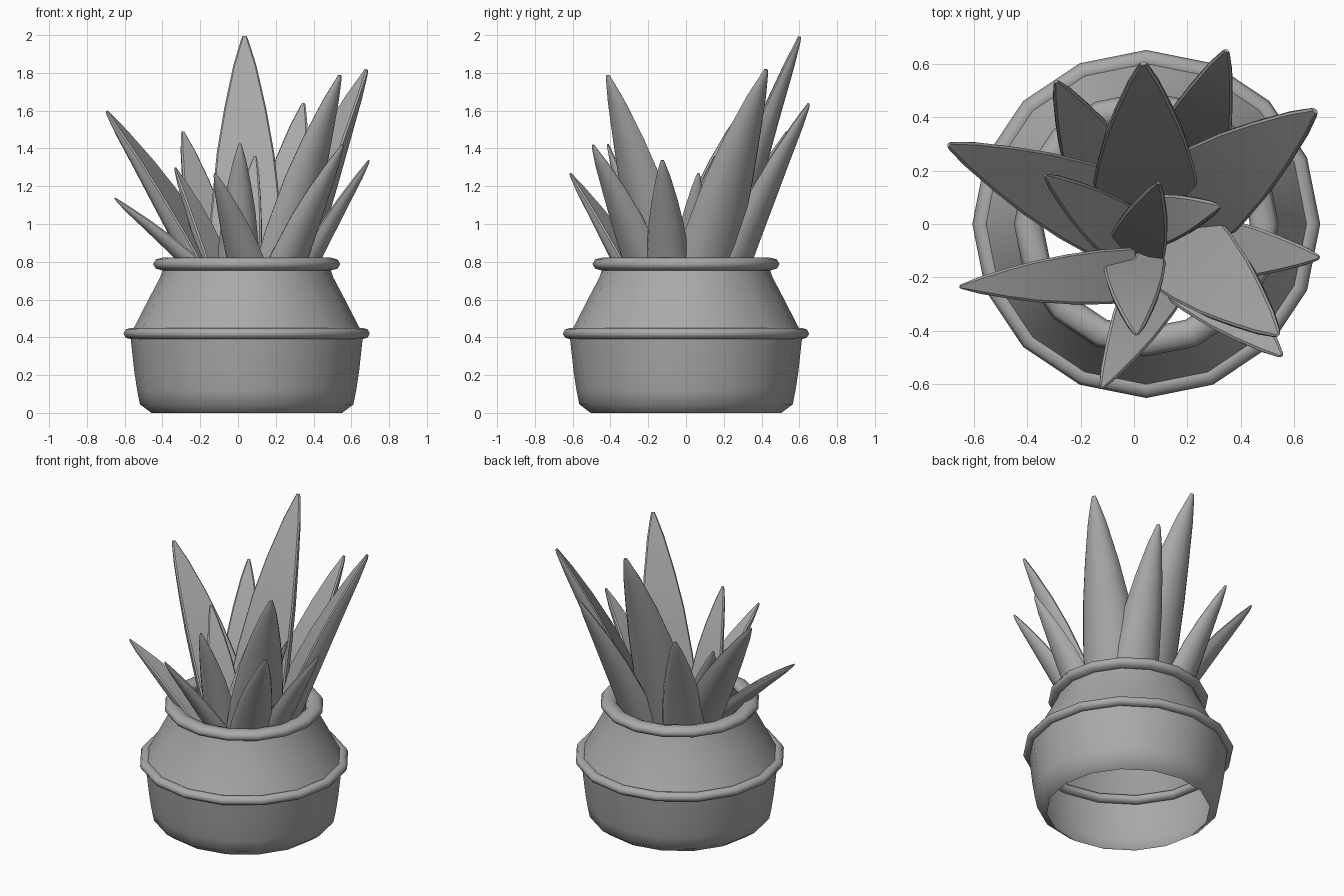
import bpy, bmesh, math
from mathutils import Vector, Matrix

cube = bpy.data.objects.get("Cube")
if cube:
    bpy.data.objects.remove(cube, do_unlink=True)

grey = bpy.data.materials.new("plain_grey")
grey.use_nodes = True
COLOUR = (0.4, 0.4, 0.4, 1)
grey.diffuse_color = COLOUR
grey.node_tree.nodes["Principled BSDF"].inputs["Base Color"].default_value = COLOUR

CENTRE_X = 0.046
SIDES = 16


def finish(name, bm, angle):
    mesh = bpy.data.meshes.new(name)
    bmesh.ops.recalc_face_normals(bm, faces=bm.faces)
    bm.to_mesh(mesh)
    bm.free()
    mesh.materials.append(grey)
    ob = bpy.data.objects.new(name, mesh)
    bpy.context.collection.objects.link(ob)
    bpy.ops.object.select_all(action='DESELECT')
    ob.select_set(True)
    bpy.context.view_layer.objects.active = ob
    bpy.ops.object.shade_smooth_by_angle(angle=math.radians(angle))


def bridge(bm, a, b):
    for i in range(len(a)):
        j = (i + 1) % len(a)
        bm.faces.new((a[i], a[j], b[j], b[i]))


def lathe(name, profile, closed=False):
    """Turn (radius, height) points around the pot's axis."""
    bm = bmesh.new()
    rings = []
    for r, z in profile:
        rings.append([bm.verts.new((CENTRE_X + r * math.cos(k * math.tau / SIDES),
                                    r * math.sin(k * math.tau / SIDES), z))
                      for k in range(SIDES)])
    for a, b in zip(rings, rings[1:]):
        bridge(bm, a, b)
    if closed:
        bridge(bm, rings[-1], rings[0])
    finish(name, bm, 65)


def hoop(name, radius, z, width, height):
    """Rounded band with an eight-sided section."""
    section = [(radius + width * math.cos(math.radians(a)),
                z + height * math.sin(math.radians(a))) for a in range(0, 360, 45)]
    lathe(name, section, closed=True)


# Pot: open shell below and above the middle band
lathe("pot_lower_wall", [(0.505, 0), (0.565, 0.045), (0.58, 0.12), (0.595, 0.22), (0.616, 0.41)])
lathe("pot_upper_wall", [(0.61, 0.43), (0.592, 0.46), (0.515, 0.61), (0.457, 0.72), (0.437, 0.78)])
hoop("pot_middle_band", 0.614, 0.42, 0.038, 0.03)
hoop("pot_rim", 0.442, 0.788, 0.054, 0.035)

# Leaf outline: distance along the leaf and half width, relative to its length
OUTLINE = [(0, 0.12), (0.2, 0.12), (0.4, 0.11), (0.6, 0.09), (0.75, 0.066),
           (0.9, 0.036), (0.985, 0.0125), (1, 0.007)]
BEND = 0.035
DEPTH = 0.8


def leaf(name, base, tip):
    """Flat inner face, half-round back, thin chamfer, tip bent outward."""
    base, tip = Vector(base), Vector(tip)
    axis = tip - base
    length = axis.length
    axis.normalize()
    face = (Vector((0, 0, 1)) - axis * axis.z).normalized()
    side = axis.cross(face)
    frame = Matrix((side, face, axis)).transposed()
    bm = bmesh.new()
    rings = []
    for t, w in OUTLINE:
        w *= length
        lip = min(0.008, w * 0.4)
        bow = 4 * BEND * t * (1 - t) * length
        section = [(w * math.cos(math.pi * k / 8),
                    -w * DEPTH * math.sin(math.pi * k / 8) - lip) for k in range(9)]
        section += [(-w + lip, 0), (w - lip, 0)]
        rings.append([bm.verts.new(base + frame @ Vector((x, y + bow, t * length)))
                      for x, y in section])
    for a, b in zip(rings, rings[1:]):
        bridge(bm, a, b)
    bm.faces.new(rings[0])
    bm.faces.new(rings[-1])
    finish(name, bm, 35)


LEAVES = {
    "back_tall_leaf": ((0.045, 0.02, 0.4), (0.035, 0.595, 1.995)),
    "back_left_leaf": ((0.14, 0.08, 0.45), (0.345, 0.645, 1.64)),
    "left_large_leaf": ((0.1, -0.01, 0.36), (0.675, 0.42, 1.82)),
    "back_right_leaf": ((-0.06, 0.08, 0.45), (-0.29, 0.53, 1.49)),
    "right_large_leaf": ((0.05, -0.03, 0.45), (-0.69, 0.295, 1.6)),
    "right_low_leaf": ((0.01, -0.19, 0.6), (-0.65, -0.235, 1.14)),
    "front_low_leaf": ((0.15, -0.1, 0.45), (-0.12, -0.61, 1.27)),
    "front_left_low_leaf": ((0.11, -0.09, 0.45), (0.55, -0.49, 1.42)),
    "front_left_large_leaf": ((0.12, -0.04, 0.4), (0.535, -0.41, 1.79)),
    "left_low_leaf": ((0.15, -0.08, 0.45), (0.69, -0.125, 1.34)),
    "inner_front_leaf": ((0, -0.11, 0.5), (0.01, -0.41, 1.425)),
    "inner_back_leaf": ((0, -0.12, 0.5), (0.09, 0.15, 1.36)),
    "inner_right_leaf": ((0, -0.07, 0.5), (-0.33, 0.18, 1.3)),
    "inner_left_leaf": ((0.03, 0, 0.5), (0.32, 0.065, 1.27)),
}
for name, (base, tip) in LEAVES.items():
    leaf(name, base, tip)
